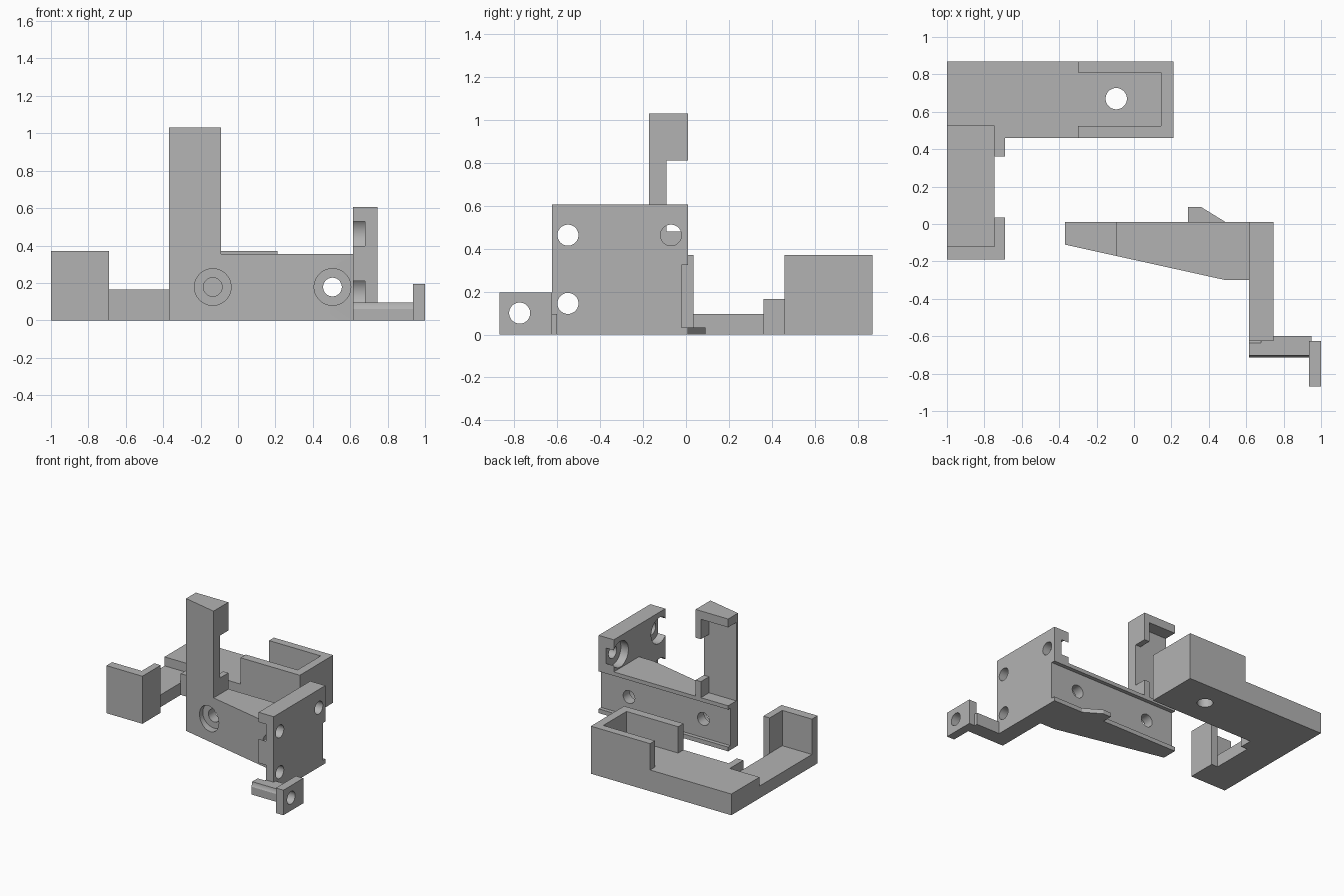
import bpy, bmesh, math
from mathutils import Matrix

if "Cube" in bpy.data.objects:
    bpy.data.objects.remove(bpy.data.objects["Cube"])

grey = bpy.data.materials.new("plain grey")
grey.diffuse_color = (0.45, 0.45, 0.45, 1)
grey.use_nodes = True
grey.node_tree.nodes["Principled BSDF"].inputs["Base Color"].default_value = grey.diffuse_color


def finish(name, bm):
    bmesh.ops.recalc_face_normals(bm, faces=bm.faces)
    mesh = bpy.data.meshes.new(name)
    bm.to_mesh(mesh)
    bm.free()
    mesh.materials.append(grey)
    ob = bpy.data.objects.new(name, mesh)
    bpy.context.collection.objects.link(ob)
    return ob


def prism(name, pts, z0, z1):
    bm = bmesh.new()
    face = bm.faces.new([bm.verts.new((x, y, z0)) for x, y in pts])
    top = bmesh.ops.extrude_face_region(bm, geom=[face])["geom"]
    bmesh.ops.translate(bm, vec=(0, 0, z1 - z0),
                        verts=[v for v in top if isinstance(v, bmesh.types.BMVert)])
    return finish(name, bm)


def box(name, x0, x1, y0, y1, z0, z1):
    return prism(name, [(x0, y0), (x1, y0), (x1, y1), (x0, y1)], z0, z1)


def rod(axis, centre, radius, length):
    bm = bmesh.new()
    turn = {"X": Matrix.Rotation(math.pi / 2, 4, "Y"),
            "Y": Matrix.Rotation(math.pi / 2, 4, "X"), "Z": Matrix()}[axis]
    bmesh.ops.create_cone(bm, cap_ends=True, segments=48, radius1=radius, radius2=radius,
                          depth=length, matrix=Matrix.Translation(centre) @ turn)
    return finish("cutter", bm)


def combine(target, tools, operation):
    for tool in tools:
        mod = target.modifiers.new("bool", "BOOLEAN")
        mod.operation, mod.solver, mod.object = operation, "EXACT", tool
        bpy.context.view_layer.objects.active = target
        bpy.ops.object.modifier_apply(modifier=mod.name)
        bpy.data.objects.remove(tool)


def smooth(ob):
    bpy.ops.object.select_all(action="DESELECT")
    ob.select_set(True)
    bpy.context.view_layer.objects.active = ob
    bpy.ops.object.shade_smooth_by_angle(angle=math.radians(30))


# --- Tray: L-shaped floor, cup walls, corner guard and stub ---
tray = box("tray", -1, 0.21, 0.46, 0.87, 0, 0.165)
combine(tray, [box("cutter", -1.1, -0.745, 0.4, 0.525, 0.095, 0.3)], "DIFFERENCE")
cup = box("cup", -0.30, 0.21, 0.46, 0.87, 0.1, 0.37)
combine(cup, [box("cutter", -0.4, 0.145, 0.525, 0.81, 0.05, 0.5)], "DIFFERENCE")
combine(tray, [
    cup,
    box("arm", -1, -0.745, -0.19, 0.5, 0, 0.095),
    box("stub", -0.745, -0.69, 0.36, 0.5, 0, 0.165),
    prism("corner_guard", [(-1, -0.19), (-0.69, -0.19), (-0.69, 0.035), (-0.745, 0.035),
                           (-0.745, -0.12), (-1, -0.12)], 0, 0.37),
], "UNION")
combine(tray, [rod("Z", (-0.095, 0.67, 0.1), 0.057, 0.5)], "DIFFERENCE")

# --- Bracket: tapered bar ---
bracket = prism("bracket", [(-0.37, -0.11), (0.49, -0.30), (0.65, -0.30),
                            (0.65, 0.01), (-0.37, 0.01)], 0, 0.355)

# Upright tower, hollowed behind to leave a hook and a foot at one side
tower = prism("tower", [(-0.37, -0.11), (-0.09, -0.172), (-0.09, 0.01), (-0.37, 0.01)],
              0.2, 1.03)
combine(tower, [box("cutter", -0.5, -0.135, -0.09, 0.1, 0.355, 0.965),
                box("cutter", -0.3, 0.1, -0.09, 0.1, 0.48, 0.81)], "DIFFERENCE")

# End plate, low arm with end block, and rear nub
combine(bracket, [
    tower,
    box("end_plate", 0.615, 0.745, -0.625, 0.01, 0, 0.605),
    box("nub_base", 0.30, 0.47, -0.015, 0.005, 0.005, 0.025),
], "UNION")
combine(bracket, [box("cutter", -0.5, 0.9, -0.02, 0.1, 0.033, 0.325)], "DIFFERENCE")
nub = prism("nub", [(0.29, -0.01), (0.49, -0.01), (0.49, 0.01), (0.36, 0.09), (0.29, 0.09)],
            0, 0.033)
low_arm = box("low_arm", 0.615, 0.95, -0.715, -0.6, 0, 0.095)
combine(low_arm, [rod("X", (0.78, -0.775, 0.1), 0.072, 0.6)], "DIFFERENCE")
end_block = box("end_block", 0.935, 1, -0.87, -0.625, 0, 0.195)
combine(bracket, [nub, low_arm, end_block], "UNION")

# Counterbored bolt holes in the bar
for x in (-0.135, 0.505):
    combine(bracket, [rod("Y", (x, -0.1, 0.178), 0.05, 0.7),
                      rod("Y", (x, -0.35, 0.178), 0.098, 0.5)], "DIFFERENCE")

# Counterbored holes in the end plate
for y, z in ((-0.55, 0.463), (-0.55, 0.145), (-0.07, 0.463)):
    combine(bracket, [rod("X", (0.68, y, z), 0.049, 0.3),
                      rod("X", (0.64, y, z), 0.1, 0.08)], "DIFFERENCE")

# Hole in the end block
combine(bracket, [rod("X", (0.97, -0.775, 0.1), 0.049, 0.12)], "DIFFERENCE")

for part in (tray, bracket):
    smooth(part)
